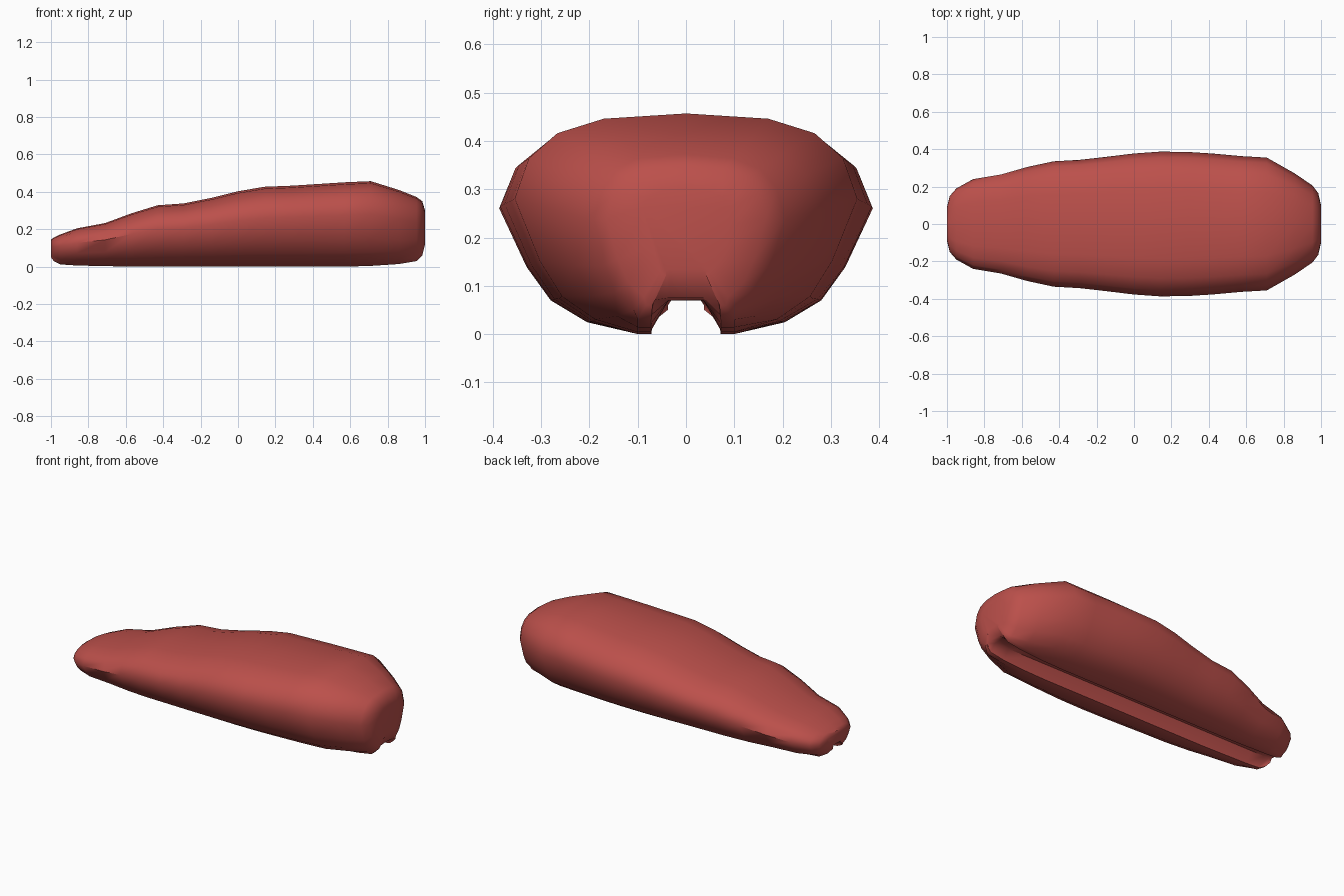
import bpy, bmesh, math

old = bpy.data.objects.get("Cube")
if old:
    bpy.data.objects.remove(old, do_unlink=True)

# One flat red for the whole shell
red = bpy.data.materials.new("soft red")
red.use_nodes = True
colour = (0.50, 0.08, 0.07, 1)
red.diffuse_color = colour
red.node_tree.nodes["Principled BSDF"].inputs["Base Color"].default_value = colour

# Stations along the body: x, half width, bottom, top
STATIONS = [
    (-1.0, .09, .05, .145), (-.985, .15, .03, .155), (-.95, .19, .012, .172),
    (-.86, .24, .006, .205), (-.71, .265, .003, .233), (-.57, .305, 0, .285),
    (-.43, .335, 0, .328), (-.29, .343, 0, .338), (-.14, .36, 0, .368),
    (0, .377, 0, .403), (.14, .387, 0, .427), (.29, .385, 0, .433),
    (.43, .376, 0, .442), (.57, .363, 0, .451), (.71, .355, .004, .457),
    (.86, .27, .014, .41), (.955, .205, .03, .372), (.985, .165, .06, .35),
    (1.0, .10, .12, .30),
]
# Outer half section, as fractions of half width and height, top to bottom
OUTER = [(.48, .976), (.75, .91), (.917, .795), (1, .61),
         (.853, .325), (.724, .163), (.53, .058)]


def section(width, low, high):
    """Closed ring of (y, z): crown, one side, groove under, other side."""
    side = [(y * width, low + z * (high - low)) for y, z in OUTER]
    ceiling = max(.07, low + .015)
    foot = min(.1, .5 * width)
    lip = min(.072, .42 * width)
    side += [(foot, low), (lip, low), (lip * .98, low + .01),
             (min(.036, .34 * width), ceiling)]
    return [(0, high)] + side + [(-y, z) for y, z in reversed(side)]


# Lofted shell with a groove running along its underside
bm = bmesh.new()
rings = [[bm.verts.new((x, y, z)) for y, z in section(w, low, high)]
         for x, w, low, high in STATIONS]
for a, b in zip(rings, rings[1:]):
    for i in range(len(a)):
        j = (i + 1) % len(a)
        bm.faces.new((a[i], a[j], b[j], b[i]))
bm.faces.new(rings[0])
bm.faces.new(rings[-1])
bmesh.ops.recalc_face_normals(bm, faces=bm.faces)
mesh = bpy.data.meshes.new("grooved_shell")
bm.to_mesh(mesh)
bm.free()
mesh.materials.append(red)

shell = bpy.data.objects.new("grooved_shell", mesh)
bpy.context.collection.objects.link(shell)
bpy.ops.object.select_all(action='DESELECT')
shell.select_set(True)
bpy.context.view_layer.objects.active = shell
bpy.ops.object.shade_smooth_by_angle(angle=math.radians(55))
